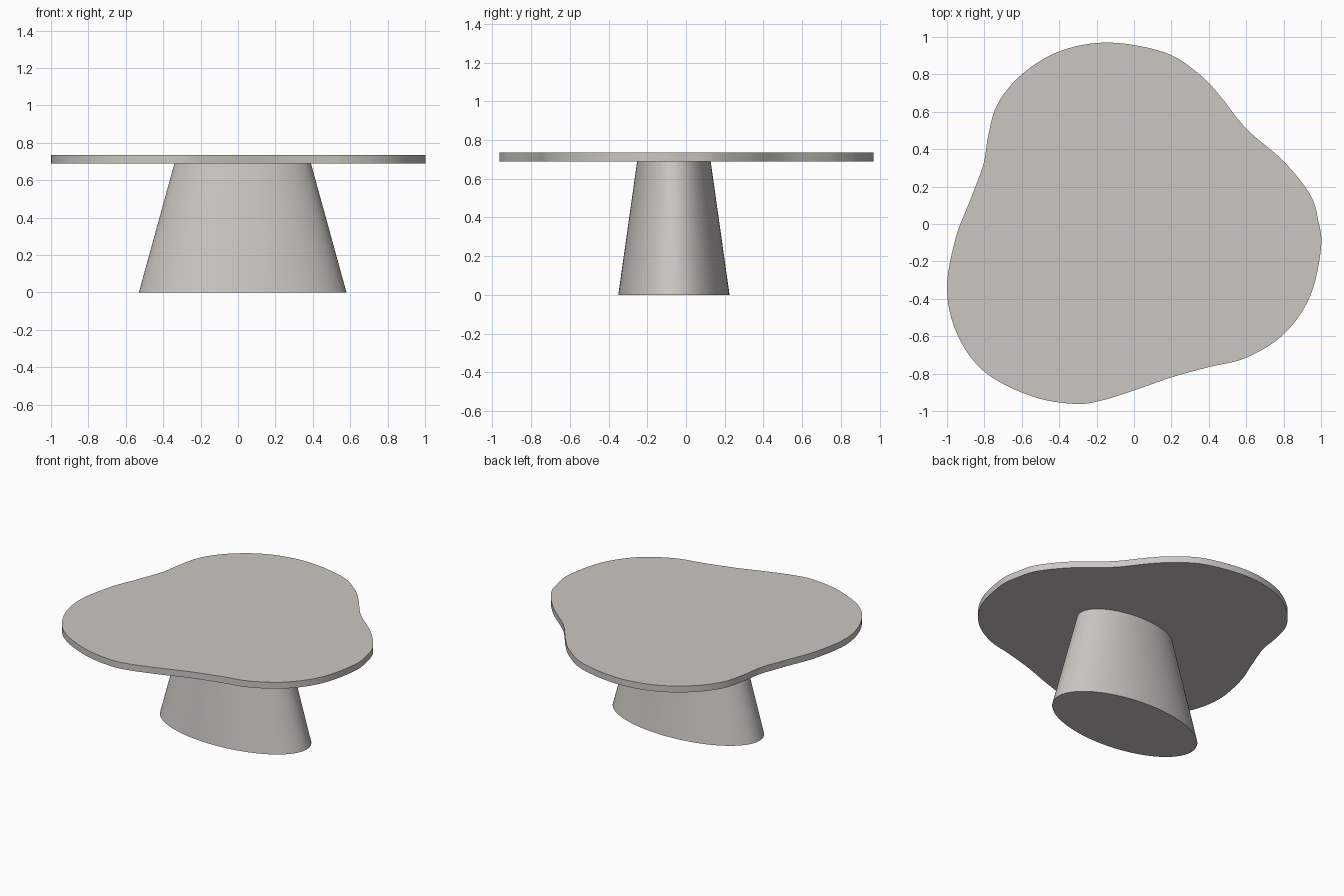
import bpy, bmesh, math
from mathutils import Vector

if "Cube" in bpy.data.objects:
    bpy.data.objects.remove(bpy.data.objects["Cube"])

stone = bpy.data.materials.new("warm_grey")
stone.diffuse_color = (0.60, 0.575, 0.54, 1)
stone.use_nodes = True
stone.node_tree.nodes["Principled BSDF"].inputs["Base Color"].default_value = stone.diffuse_color


def loft(name, lower, upper, z0, z1):
    """Solid between two matching outlines, smooth sides and flat caps."""
    bm = bmesh.new()
    a = [bm.verts.new((x, y, z0)) for x, y in lower]
    b = [bm.verts.new((x, y, z1)) for x, y in upper]
    n = len(a)
    for i in range(n):
        j = (i + 1) % n
        bm.faces.new((a[i], a[j], b[j], b[i])).smooth = True
    bm.faces.new(a[::-1])
    bm.faces.new(b)
    for v in (a, b):
        for i in range(n):
            bm.edges.get((v[i], v[(i + 1) % n])).smooth = False
    bmesh.ops.recalc_face_normals(bm, faces=bm.faces)
    me = bpy.data.meshes.new(name)
    bm.to_mesh(me)
    bm.free()
    me.materials.append(stone)
    ob = bpy.data.objects.new(name, me)
    bpy.context.collection.objects.link(ob)
    return ob


def smooth_loop(pts, steps=6):
    """Closed Catmull-Rom curve through the points."""
    p = [Vector(q) for q in pts]
    n, out = len(p), []
    for i in range(n):
        a, b, c, d = (p[(i + k) % n] for k in (-1, 0, 1, 2))
        for s in range(steps):
            t = s / steps
            out.append(0.5 * (2 * b + (c - a) * t + (2 * a - 5 * b + 4 * c - d) * t * t
                              + (3 * b - a - 3 * c + d) * t ** 3))
    return out


def ellipse(rx, ry, n=96):
    return [(0.025 + rx * math.cos(2 * math.pi * i / n),
             -0.0625 + ry * math.sin(2 * math.pi * i / n)) for i in range(n)]


# Free-form table top outline, counter-clockwise from the right
outline = [
    (1.0, -0.13), (0.985, 0.02), (0.94, 0.16), (0.80, 0.335), (0.60, 0.51), (0.46, 0.685),
    (0.35, 0.80), (0.17, 0.915), (-0.13, 0.97), (-0.395, 0.925), (-0.60, 0.80),
    (-0.73, 0.64), (-0.78, 0.47), (-0.805, 0.32), (-0.875, 0.13), (-0.955, -0.08),
    (-1.0, -0.35), (-0.945, -0.59), (-0.80, -0.79), (-0.55, -0.92), (-0.32, -0.962),
    (-0.18, -0.945), (0.0, -0.89), (0.20, -0.82), (0.40, -0.765), (0.60, -0.715),
    (0.80, -0.59), (0.94, -0.39)]
rim = smooth_loop(outline)
loft("table_top", rim, rim, 0.69, 0.735)

# Tapered oval pedestal
loft("pedestal", ellipse(0.555, 0.2875), ellipse(0.365, 0.19), 0.0, 0.69)
